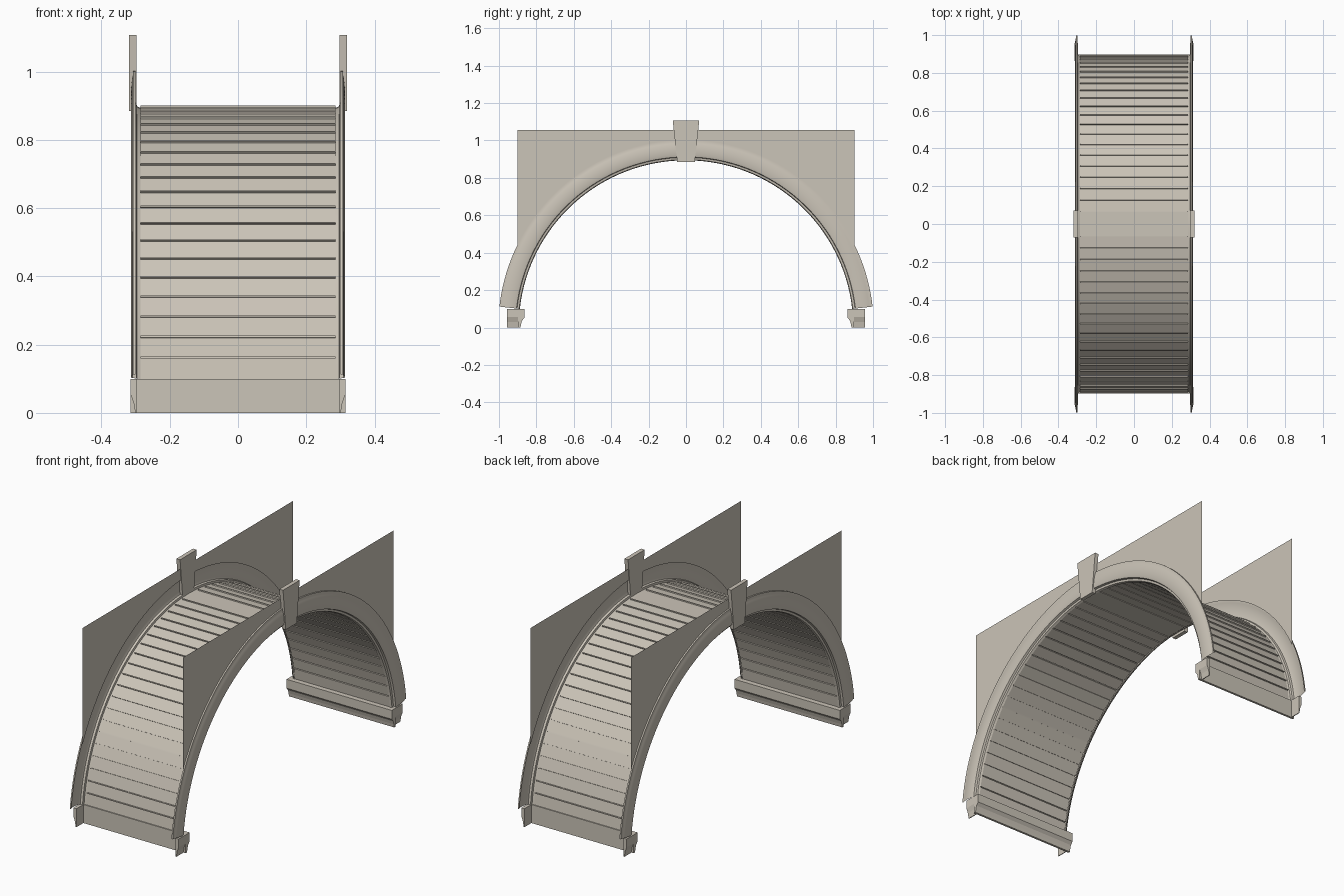
import bpy, bmesh, math
from mathutils import Vector

if "Cube" in bpy.data.objects:
    bpy.data.objects.remove(bpy.data.objects["Cube"])

stone = bpy.data.materials.new("warm_stone")
stone.diffuse_color = (0.60, 0.555, 0.48, 1)
stone.use_nodes = True
stone.node_tree.nodes["Principled BSDF"].inputs["Base Color"].default_value = stone.diffuse_color

START = math.radians(6.4)      # springing angle of the arch
HALF_X = 0.285                 # half width of the vault lining


def make(name, verts, faces, smooth=False):
    me = bpy.data.meshes.new(name)
    me.from_pydata(verts, [], faces)
    me.materials.append(stone)
    ob = bpy.data.objects.new(name, me)
    bpy.context.collection.objects.link(ob)
    if smooth:
        bpy.ops.object.select_all(action='DESELECT')
        ob.select_set(True)
        bpy.context.view_layer.objects.active = ob
        bpy.ops.object.shade_smooth_by_angle(angle=math.radians(25))
    return ob


def solid(name, ring_a, ring_b):
    """Closed prism between two matching rings of points."""
    n = len(ring_a)
    faces = [(i, (i + 1) % n, n + (i + 1) % n, n + i) for i in range(n)]
    faces += [tuple(range(n))[::-1], tuple(range(n, 2 * n))]
    ob = make(name, ring_a + ring_b, faces)
    bm = bmesh.new()
    bm.from_mesh(ob.data)
    bmesh.ops.recalc_face_normals(bm, faces=bm.faces)
    bm.to_mesh(ob.data)
    bm.free()
    return ob


def polar(x, r, a):
    return (x, -r * math.cos(a), r * math.sin(a))


# Vault lining: flat planks with narrow grooves open to the inside
R, PLANKS, GAP, DEPTH = 0.897, 20, 0.0028, 0.006
step = math.radians(3.97)
left = [START + i * step for i in range(PLANKS + 1)]
joints = left + [math.pi - a for a in reversed(left)]
section = [(R, joints[0])]
for a in joints[1:-1]:
    section += [(R, a - GAP), (R + DEPTH, a - GAP),
                (R + DEPTH, a + GAP), (R, a + GAP)]
section.append((R, joints[-1]))
verts = [polar(s * HALF_X, r, a) for r, a in section for s in (-1, 1)]
make("vault_lining", verts,
     [(2 * i, 2 * i + 2, 2 * i + 3, 2 * i + 1) for i in range(len(section) - 1)])

# Moulded arch ring on each side: (x, radius) profile swept along the arc
PROFILE = [(0.285, 0.894), (0.296, 0.898), (0.298, 0.909), (0.309, 0.912),
           (0.313, 0.925), (0.313, 0.955), (0.310, 0.985), (0.308, 0.990),
           (0.308, 1.004), (0.300, 1.004)]
SEG = 64
for side, tag in ((1, "right"), (-1, "left")):
    n = len(PROFILE)
    verts, faces = [], []
    for k in range(SEG + 1):
        a = START + (math.pi - 2 * START) * k / SEG
        verts += [polar(side * x, r, a) for x, r in PROFILE]
    for k in range(SEG):
        for i in range(n - 1):
            f = (k * n + i, (k + 1) * n + i, (k + 1) * n + i + 1, k * n + i + 1)
            faces.append(f[::-1] if side > 0 else f)
    ring = make(f"arch_moulding_{tag}", verts, faces, smooth=True)
    ring.data.update()

    # Spandrel wall: thin sheet above the arch, square at the top
    W, TOP, RS = 0.9, 1.055, 0.995
    x = side * 0.300
    verts, faces = [], []
    for k in range(SEG + 1):
        y = -W + 2 * W * k / SEG
        verts += [(x, y, math.sqrt(RS * RS - y * y)), (x, y, TOP)]
    for k in range(SEG):
        f = (2 * k, 2 * k + 2, 2 * k + 3, 2 * k + 1)
        faces.append(f if side > 0 else f[::-1])
    make(f"spandrel_wall_{tag}", verts, faces)

    # Keystone: tapered block over the crown
    outline = [(-0.047, 0.885), (0.047, 0.885), (0.071, 1.108), (-0.071, 1.108)]
    solid(f"keystone_{tag}",
          [(side * 0.297, y, z) for y, z in outline],
          [(side * 0.319, y, z) for y, z in outline])

# Imposts: moulded block under each springing, with short returns at the ends
IMPOST = [(0.897, 0.0), (0.885, 0.0), (0.882, 0.018), (0.877, 0.036),
          (0.864, 0.052), (0.864, 0.1), (0.897, 0.1)]
RETURN = [(0.297, 0.0), (0.301, 0.0), (0.306, 0.03), (0.315, 0.055),
          (0.315, 0.1), (0.297, 0.1)]
for end, tag in ((-1, "front"), (1, "back")):
    solid(f"impost_{tag}",
          [(-0.315, end * y, z) for y, z in IMPOST],
          [(0.315, end * y, z) for y, z in IMPOST])
    for side, stag in ((1, "right"), (-1, "left")):
        solid(f"impost_return_{tag}_{stag}",
              [(side * x, end * 0.895, z) for x, z in RETURN],
              [(side * x, end * 0.957, z) for x, z in RETURN])
